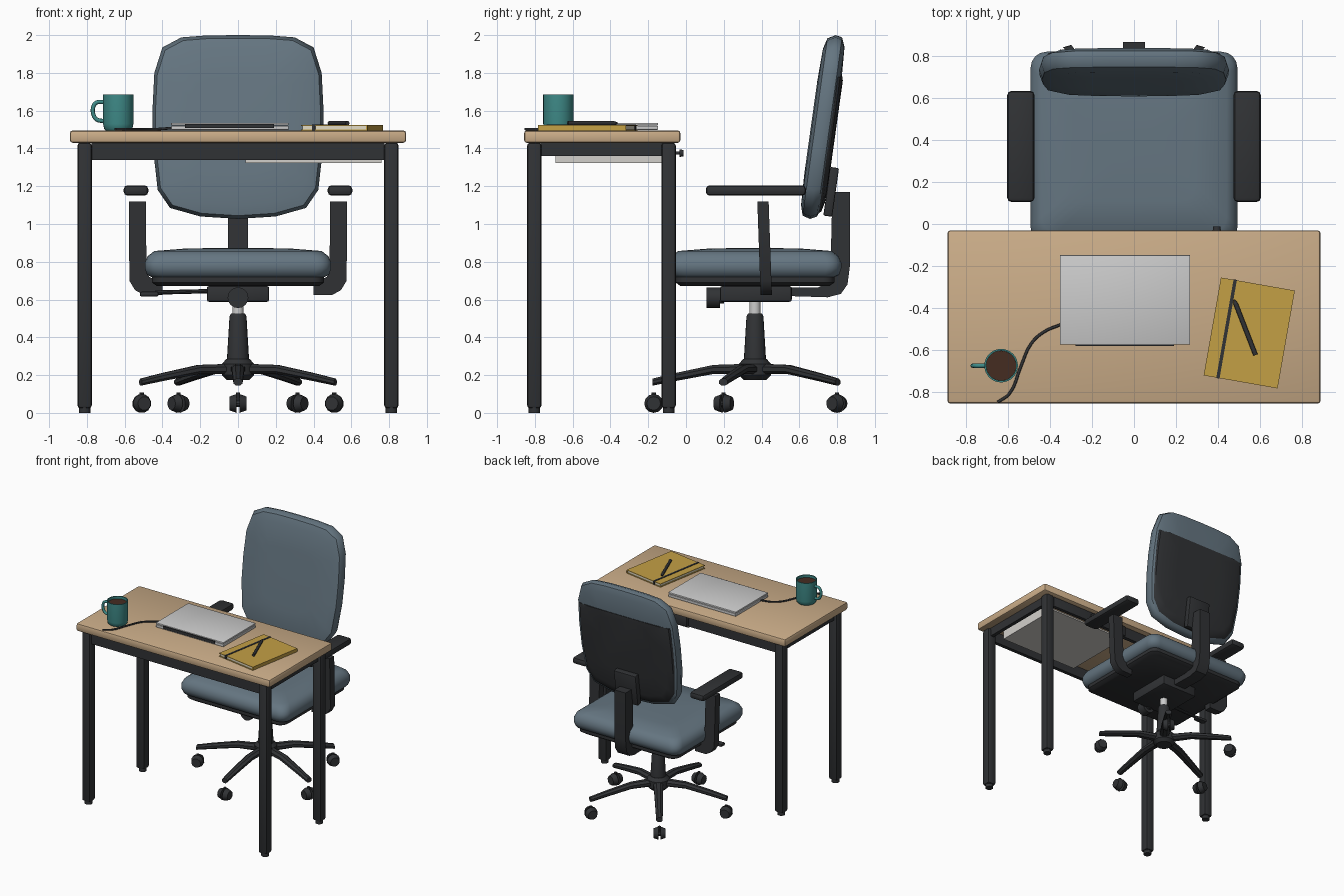
import bpy, bmesh
from math import sin, cos, pi, radians
from mathutils import Vector, Matrix

if "Cube" in bpy.data.objects:
    bpy.data.objects.remove(bpy.data.objects["Cube"])


def mat(name, r, g, b):
    m = bpy.data.materials.new(name)
    m.diffuse_color = (r, g, b, 1)
    m.use_nodes = True
    m.node_tree.nodes["Principled BSDF"].inputs["Base Color"].default_value = m.diffuse_color
    return m


WOOD = mat("wood", 0.6, 0.42, 0.25)
DARK = mat("dark", 0.03, 0.032, 0.035)
BLUE = mat("fabric", 0.13, 0.18, 0.22)
TEAL = mat("teal", 0.05, 0.26, 0.25)
YELLOW = mat("yellow", 0.55, 0.35, 0.06)
CREAM = mat("paper", 0.75, 0.7, 0.55)
COFFEE = mat("coffee", 0.06, 0.025, 0.015)
SILVER = mat("silver", 0.55, 0.55, 0.55)
PALE = mat("pale", 0.65, 0.63, 0.6)


def finish(name, bm, m, matrix=None, angle=35):
    bmesh.ops.recalc_face_normals(bm, faces=bm.faces)
    if matrix:
        bm.transform(matrix)
    me = bpy.data.meshes.new(name)
    bm.to_mesh(me)
    bm.free()
    me.materials.append(m)
    me.shade_smooth()
    me.set_sharp_from_angle(angle=radians(angle))
    ob = bpy.data.objects.new(name, me)
    bpy.context.collection.objects.link(ob)
    return ob


def box(name, x0, x1, y0, y1, z0, z1, m, bevel=0, seg=2, matrix=None):
    bm = bmesh.new()
    bmesh.ops.create_cube(bm, size=1)
    for v in bm.verts:
        v.co = ((x0 + x1) / 2 + v.co.x * (x1 - x0), (y0 + y1) / 2 + v.co.y * (y1 - y0),
                (z0 + z1) / 2 + v.co.z * (z1 - z0))
    if bevel:
        bmesh.ops.bevel(bm, geom=bm.edges[:], offset=bevel, segments=seg, profile=0.5, affect='EDGES')
    return finish(name, bm, m, matrix)


def rod(name, a, b, r0, r1, m, seg=16):
    a, b = Vector(a), Vector(b)
    bm = bmesh.new()
    bmesh.ops.create_cone(bm, cap_ends=True, segments=seg, radius1=r0, radius2=r1, depth=(b - a).length)
    q = Vector((0, 0, 1)).rotation_difference(b - a)
    return finish(name, bm, m, Matrix.Translation((a + b) / 2) @ q.to_matrix().to_4x4())


def loft(name, rings, m, matrix=None, angle=35):
    bm = bmesh.new()
    vs = [[bm.verts.new(p) for p in r] for r in rings]
    n = len(vs[0])
    for a, b in zip(vs, vs[1:]):
        for i in range(n):
            bm.faces.new((a[i], a[(i + 1) % n], b[(i + 1) % n], b[i]))
    bm.faces.new(vs[0])
    bm.faces.new(vs[-1])
    return finish(name, bm, m, matrix, angle)


def circle(x, y, z, r, n=32):
    return [(x + r * cos(2 * pi * i / n), y + r * sin(2 * pi * i / n), z) for i in range(n)]


def tube(name, pts, r, m):
    cu = bpy.data.curves.new(name, 'CURVE')
    cu.dimensions = '3D'
    cu.bevel_depth, cu.bevel_resolution, cu.resolution_u = r, 2, 4
    cu.use_fill_caps = True
    s = cu.splines.new('BEZIER')
    s.bezier_points.add(len(pts) - 1)
    for bp, p in zip(s.bezier_points, pts):
        bp.co = p
        bp.handle_left_type = bp.handle_right_type = 'AUTO'
    cu.materials.append(m)
    ob = bpy.data.objects.new(name, cu)
    bpy.context.collection.objects.link(ob)
    bpy.ops.object.select_all(action='DESELECT')
    ob.select_set(True)
    bpy.context.view_layer.objects.active = ob
    bpy.ops.object.convert(target='MESH')


# Desk: top, legs, feet, aprons
box("desk_top", -0.89, 0.89, -0.857, -0.03, 1.43, 1.495, WOOD, 0.014)
for s in (-1, 1):
    for y, tag in ((-0.803, "front"), (-0.092, "back")):
        x = s * 0.812
        box("desk_leg_" + tag, x - 0.038, x + 0.038, y - 0.038, y + 0.038, 0.025, 1.43, DARK, 0.015)
        rod("desk_foot_" + tag, (x, y, 0), (x, y, 0.03), 0.03, 0.03, DARK)
    box("side_apron", s * 0.812 - 0.015, s * 0.812 + 0.015, -0.77, -0.12, 1.36, 1.43, DARK)
box("front_apron", -0.775, 0.775, -0.82, -0.79, 1.34, 1.43, DARK)
box("back_apron", -0.775, 0.03, -0.107, -0.077, 1.34, 1.43, DARK)

# Drawer tray, facing the chair
box("drawer_bottom", 0.04, 0.76, -0.69, -0.09, 1.322, 1.335, PALE)
for x in (0.04, 0.748):
    box("drawer_side", x, x + 0.012, -0.69, -0.09, 1.335, 1.42, PALE)
box("drawer_end", 0.04, 0.76, -0.69, -0.678, 1.335, 1.42, PALE)
box("drawer_front", 0.035, 0.77, -0.09, -0.06, 1.34, 1.425, DARK, 0.004)
rod("drawer_knob_stem", (0.395, -0.07, 1.375), (0.395, -0.03, 1.375), 0.008, 0.008, DARK)
rod("drawer_knob", (0.395, -0.034, 1.375), (0.395, -0.012, 1.375), 0.02, 0.017, DARK)

# Laptop and cable
box("laptop_base", -0.354, 0.268, -0.575, -0.148, 1.498, 1.519, SILVER, 0.004)
box("laptop_lid", -0.354, 0.268, -0.575, -0.148, 1.522, 1.536, SILVER, 0.004)
box("laptop_hinge", -0.28, 0.19, -0.583, -0.565, 1.508, 1.53, DARK)
tube("cable", [(-0.35, -0.48, 1.508), (-0.43, -0.515, 1.502), (-0.49, -0.57, 1.502), (-0.54, -0.68, 1.502),
               (-0.595, -0.81, 1.502), (-0.65, -0.85, 1.502)], 0.007, DARK)

# Notebook and pen
T = Matrix.Translation((0.55, -0.52, 0)) @ Matrix.Rotation(radians(-10), 4, 'Z')
box("notebook_pages", -0.172, 0.172, -0.232, 0.232, 1.499, 1.519, CREAM, matrix=T)
for z in (1.495, 1.518):
    box("notebook_cover", -0.179, 0.179, -0.237, 0.237, z, z + 0.005, YELLOW, matrix=T)
box("notebook_spine", 0.172, 0.179, -0.237, 0.237, 1.497, 1.521, YELLOW, matrix=T)
box("notebook_strap", -0.118, -0.102, -0.239, 0.239, 1.496, 1.526, DARK, matrix=T)
rod("pen", (0.485, -0.38, 1.534), (0.58, -0.625, 1.534), 0.011, 0.011, DARK, 12)
rod("pen_tip", (0.485, -0.38, 1.534), (0.478, -0.362, 1.534), 0.011, 0.003, DARK, 12)

# Mug
mx, my = -0.634, -0.676
prof = [(0.066, 1.495), (0.075, 1.505), (0.08, 1.53), (0.08, 1.685), (0.072, 1.685), (0.072, 1.65)]
loft("mug", [circle(mx, my, z, r) for r, z in prof], TEAL)
rod("coffee", (mx, my, 1.645), (mx, my, 1.664), 0.0715, 0.0715, COFFEE, 32)
tube("mug_handle", [(mx - 0.075, my, 1.645), (mx - 0.115, my, 1.643), (mx - 0.132, my, 1.62),
                    (mx - 0.13, my, 1.575), (mx - 0.112, my, 1.552), (mx - 0.075, my, 1.545)], 0.011, TEAL)

# Chair seat: stacked rounded rectangles
CY = 0.365


def round_rect(hx, hy, r, z, n=4):
    pts = []
    for k, (sx, sy) in enumerate(((1, 1), (-1, 1), (-1, -1), (1, -1))):
        for i in range(n + 1):
            a = (k + i / n) * pi / 2
            pts.append((sx * (hx - r) + r * cos(a), CY + sy * (hy - r) + r * sin(a), z))
    return pts


seat = [(0.045, 0.715), (0.012, 0.73), (0, 0.765), (0, 0.795), (0.015, 0.83), (0.05, 0.857), (0.2, 0.869), (0.36, 0.873)]
loft("seat_cushion", [round_rect(0.493 - i, 0.457 - i, 0.075, z) for i, z in seat], BLUE, angle=50)
loft("seat_pan", [round_rect(h, h - 0.035, 0.06, z) for h, z in ((0.43, 0.672), (0.455, 0.69), (0.455, 0.722))], DARK)

# Backrest: pillow lofted through its tilted depth
half = [(0, 2.0), (0.17, 1.998), (0.3, 1.988), (0.4, 1.935), (0.443, 1.8), (0.453, 1.6), (0.45, 1.4), (0.425, 1.18),
        (0.36, 1.085), (0.2, 1.04), (0, 1.027)]
outline = half + [(-x, z) for x, z in half[-2:0:-1]]


def back_ring(d, s, top=3.0):
    ring = []
    for x, z in outline:
        z = min(1.515 + (z - 1.515) * s, top)
        ring.append((x * s, 0.667 + 0.14 * (z - 1.1) + d, z))
    return ring


loft("backrest", [back_ring(*r) for r in ((-0.064, 0.5), (-0.058, 0.85), (-0.042, 0.965), (0, 1), (0.035, 0.975),
                                          (0.055, 0.87), (0.064, 0.5))], BLUE, angle=45)
loft("backrest_shell", [back_ring(d, s, 1.78) for d, s in ((0.035, 0.95), (0.054, 0.92), (0.067, 0.82), (0.071, 0.5))], DARK)
tilt = Matrix.Translation((0, 0.77, 1.17)) @ Matrix.Rotation(radians(-8), 4, 'X')
box("back_bracket", -0.1, 0.1, -0.025, 0.022, -0.13, 0.13, DARK, 0.008, matrix=tilt)


# Bent flat bars: polygon extruded across its plane
def bar(name, pts, lo, hi, place):
    return loft(name, [[place(a, b, t) for a, b in pts] for t in (lo, hi)], DARK)


bar("back_upright", [(0.5, 0.62), (0.75, 0.612), (0.82, 0.63), (0.855, 0.68), (0.868, 0.78), (0.868, 1.17), (0.775, 1.17),
                     (0.765, 0.76), (0.75, 0.69), (0.7, 0.665), (0.5, 0.665)], -0.052, 0.052, lambda a, b, t: (t, a, b))

# Armrests
for s in (-1, 1):
    bar("arm_post", [(0.4, 0.625), (0.5, 0.625), (0.545, 0.65), (0.575, 0.7), (0.578, 1.12), (0.487, 1.12),
                     (0.485, 0.75), (0.47, 0.72), (0.45, 0.71), (0.4, 0.71)], -0.03, 0.03,
        lambda a, b, t: (s * a, 0.425 + t - 0.035 * (b - 0.62), b))
    box("arm_pad", s * 0.54 - 0.065, s * 0.54 + 0.065, 0.105, 0.635, 1.15, 1.205, DARK, 0.02)

# Tilt mechanism, knob and lever
box("mechanism", -0.165, 0.165, 0.18, 0.56, 0.588, 0.672, DARK, 0.012)
rod("tension_stem", (0, 0.16, 0.61), (0, 0.2, 0.61), 0.03, 0.03, DARK)
rod("tension_knob", (0, 0.108, 0.61), (0, 0.18, 0.61), 0.055, 0.055, DARK)
rod("height_lever", (-0.14, 0.25, 0.645), (-0.44, 0.25, 0.637), 0.012, 0.012, DARK, 10)
box("lever_paddle", -0.52, -0.42, 0.225, 0.275, 0.616, 0.642, DARK, 0.01)

# Gas lift and hub
rod("gas_piston", (0, CY, 0.5), (0, CY, 0.6), 0.03, 0.03, SILVER)
loft("gas_sleeve", [circle(0, CY, z, r, 20) for r, z in ((0.06, 0.26), (0.045, 0.51), (0.038, 0.525))], DARK)
loft("base_hub", [circle(0, CY, z, r, 20) for r, z in ((0.06, 0.175), (0.085, 0.2), (0.085, 0.26), (0.062, 0.285))], DARK)

# Five star legs with castors
for k in range(5):
    M = Matrix.Translation((0, CY, 0)) @ Matrix.Rotation(2 * pi * k / 5, 4, 'Z')
    rings = []
    for r, z, w, h in ((0.04, 0.232, 0.04, 0.03), (0.22, 0.23, 0.036, 0.026), (0.42, 0.19, 0.03, 0.023), (0.542, 0.163, 0.026, 0.02)):
        rings.append([(w * cos(a), -r, z + h * sin(a)) for a in (pi / 8 + i * pi / 4 for i in range(8))])
    loft("base_leg", rings, DARK, M)
    for s in (-1, 1):
        rod("castor_wheel", M @ Vector((s * 0.008, -0.536, 0.05)), M @ Vector((s * 0.046, -0.536, 0.05)), 0.05, 0.036, DARK, 12)
    rod("castor_axle", M @ Vector((-0.03, -0.536, 0.05)), M @ Vector((0.03, -0.536, 0.05)), 0.02, 0.02, DARK, 10)
    rod("castor_stem", M @ Vector((0, -0.536, 0.05)), M @ Vector((0, -0.536, 0.107)), 0.011, 0.011, DARK, 8)
